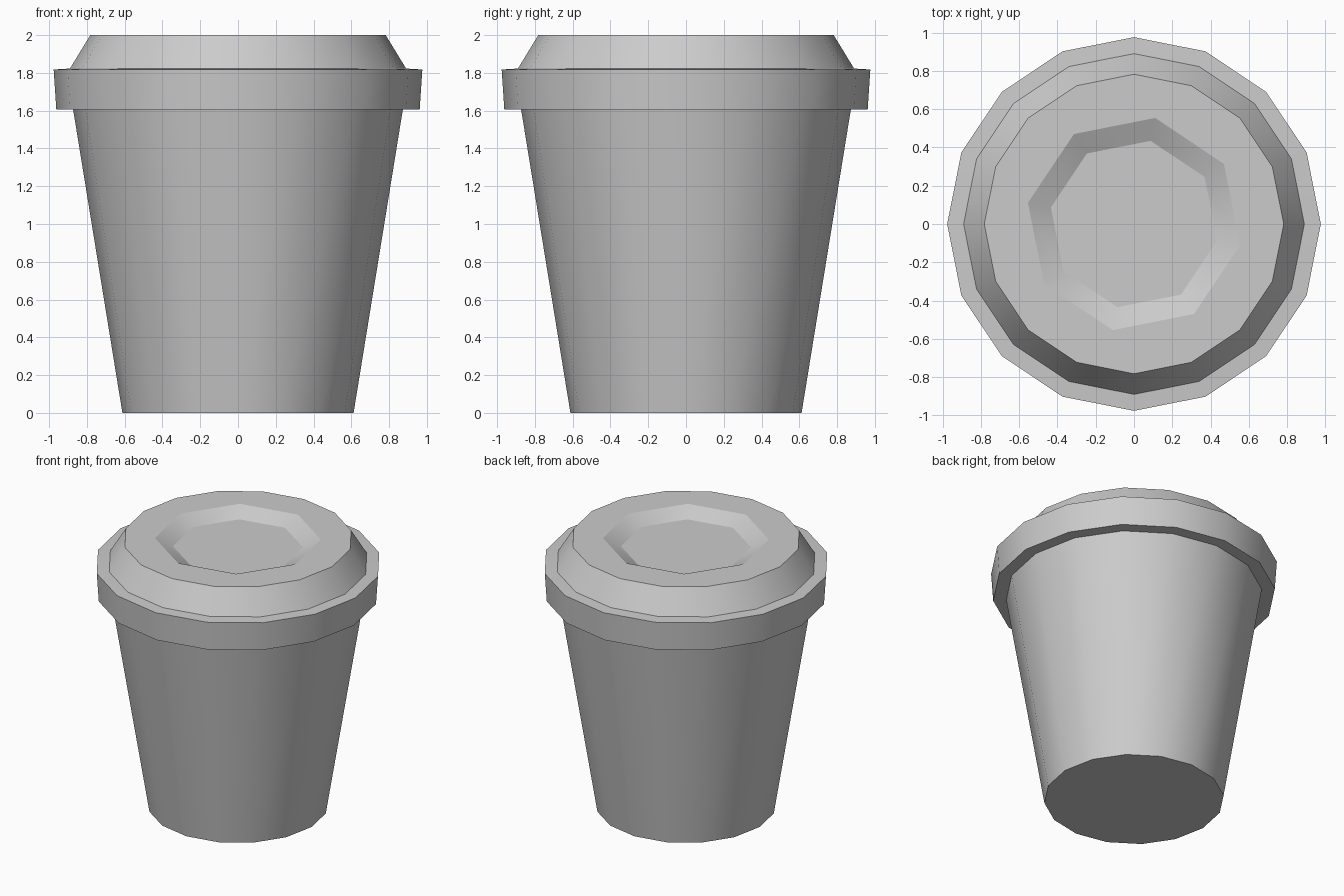
import bpy, bmesh
from math import cos, sin, pi, radians

if "Cube" in bpy.data.objects:
    bpy.data.objects.remove(bpy.data.objects["Cube"])


def ring(bm, r, z, n=16, turn=0.0):
    return [bm.verts.new((r * cos(turn + 2 * pi * i / n), r * sin(turn + 2 * pi * i / n), z))
            for i in range(n)]


def skin(bm, loops):
    for a, b in zip(loops, loops[1:]):
        n = len(a)
        for i in range(n):
            j = (i + 1) % n
            bm.faces.new((a[i], a[j], b[j], b[i]))


def finish(bm, name):
    bmesh.ops.recalc_face_normals(bm, faces=bm.faces)
    mesh = bpy.data.meshes.new(name)
    bm.to_mesh(mesh)
    bm.free()
    ob = bpy.data.objects.new(name, mesh)
    bpy.context.collection.objects.link(ob)
    bpy.ops.object.select_all(action='DESELECT')
    ob.select_set(True)
    bpy.context.view_layer.objects.active = ob
    bpy.ops.object.shade_smooth_by_angle(angle=radians(28))


# Tapered cup body, open where the lid covers it
bm = bmesh.new()
cup = [ring(bm, 0.612, 0), ring(bm, 0.873, 1.607)]
bm.faces.new(cup[0])
skin(bm, cup)
finish(bm, "cup_body")

# Lid: underside, rim band, ledge and sloped shoulder
bm = bmesh.new()
lid = [ring(bm, r, z) for r, z in
       ((0.873, 1.607), (0.962, 1.607), (0.976, 1.818), (0.89, 1.823), (0.782, 2.0))]
skin(bm, lid)

# Octagonal recess in the lid top
turn = -pi / 16
recess = [ring(bm, 0.565, 2.0, 8, turn), ring(bm, 0.443, 1.94, 8, turn)]
skin(bm, recess)
bm.faces.new(recess[1])

# Flat top: each recess edge faces two lid edges
outer, inner = lid[-1], recess[0]
for i in range(8):
    a, b = inner[i], inner[(i + 1) % 8]
    o = [outer[(2 * i + k) % 16] for k in range(3)]
    bm.faces.new((a, o[0], o[1]))
    bm.faces.new((a, o[1], b))
    bm.faces.new((b, o[1], o[2]))
finish(bm, "lid")
